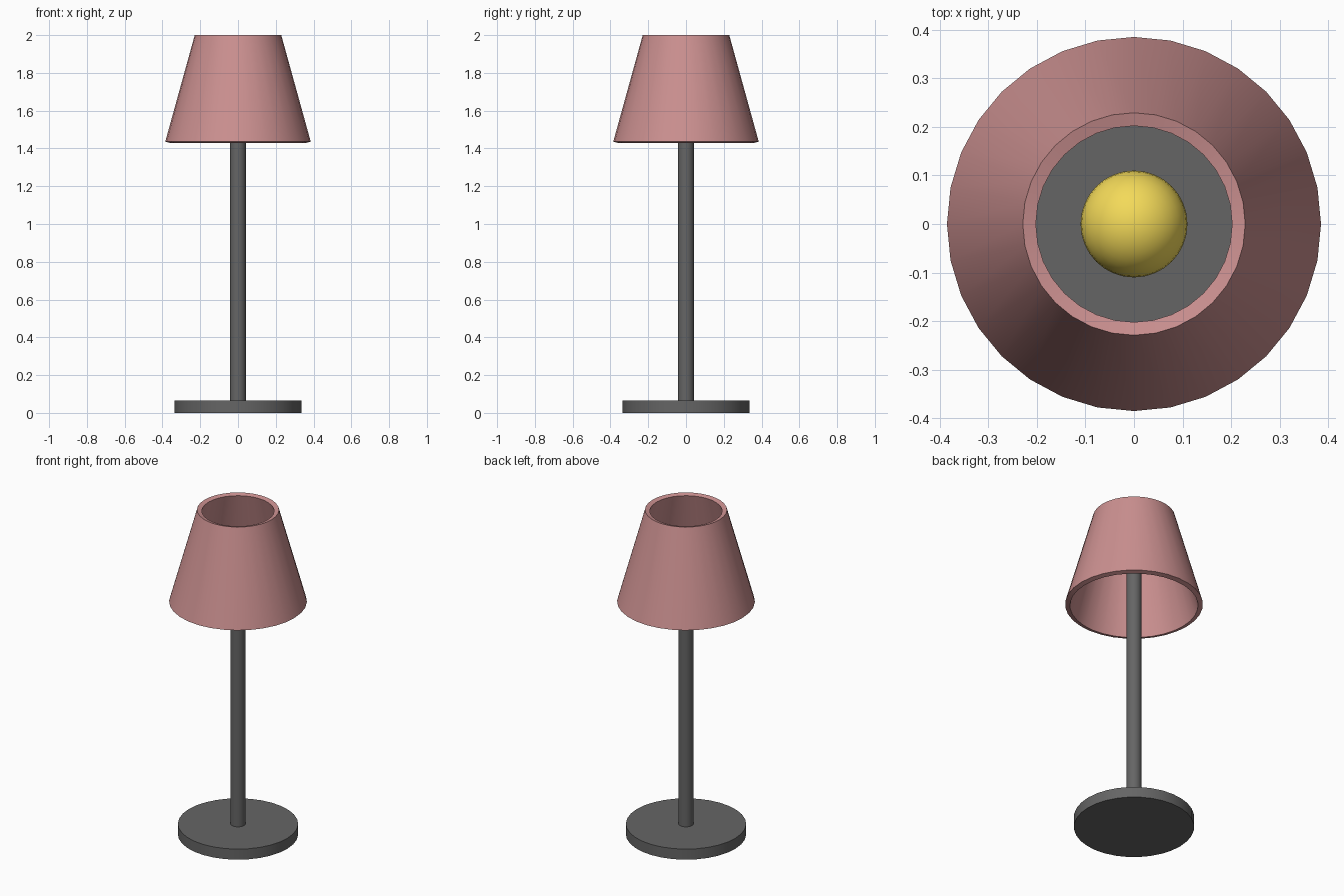
import bpy
import math

if "Cube" in bpy.data.objects:
    bpy.data.objects.remove(bpy.data.objects["Cube"])

SIDES = 32


def paint(obj, name, rgb):
    mat = bpy.data.materials.new(name)
    mat.diffuse_color = (*rgb, 1.0)
    mat.use_nodes = True
    mat.node_tree.nodes["Principled BSDF"].inputs["Base Color"].default_value = mat.diffuse_color
    obj.data.materials.append(mat)


def smooth(angle=40):
    bpy.ops.object.shade_smooth_by_angle(angle=math.radians(angle))


def cylinder(name, radius, z0, z1):
    bpy.ops.mesh.primitive_cylinder_add(
        vertices=SIDES, radius=radius, depth=z1 - z0, location=(0, 0, (z0 + z1) / 2))
    obj = bpy.context.object
    obj.name = name
    smooth()
    paint(obj, name + "_grey", (0.13, 0.13, 0.13))
    return obj


# Round foot and stem
cylinder("base", 0.336, 0.0, 0.065)
cylinder("pole", 0.042, 0.06, 1.70)

# Bulb hidden inside the shade
bpy.ops.mesh.primitive_uv_sphere_add(
    segments=32, ring_count=16, radius=0.11, location=(0, 0, 1.77))
bulb = bpy.context.object
bulb.name = "bulb"
bpy.ops.object.shade_smooth()
paint(bulb, "bulb_yellow", (0.9, 0.7, 0.1))

# Open tapered shade, thickened inwards
bpy.ops.mesh.primitive_cone_add(
    vertices=SIDES, radius1=0.385, radius2=0.229, depth=0.564,
    end_fill_type='NOTHING', location=(0, 0, 1.718))
shade = bpy.context.object
shade.name = "lamp_shade"
solid = shade.modifiers.new("thickness", 'SOLIDIFY')
solid.thickness = 0.028
solid.offset = -1
bpy.ops.object.modifier_apply(modifier=solid.name)
smooth()
paint(shade, "shade_pink", (0.6, 0.28, 0.28))
